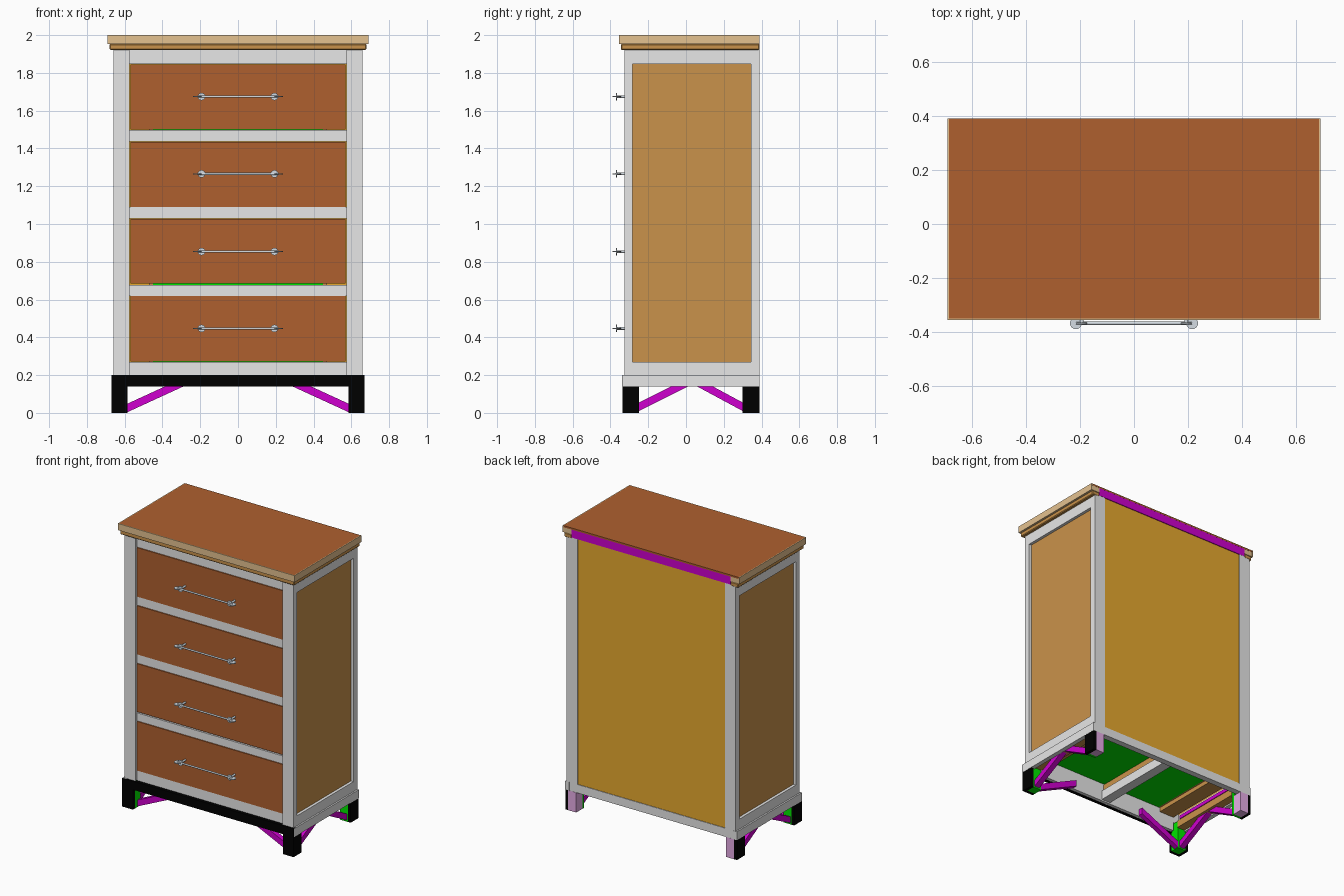
import bpy, bmesh
from mathutils import Matrix, Vector

cube = bpy.data.objects.get("Cube")
if cube:
    bpy.data.objects.remove(cube)


def material(name, r, g, b):
    m = bpy.data.materials.new(name)
    m.use_nodes = True
    m.diffuse_color = (r, g, b, 1)
    m.node_tree.nodes["Principled BSDF"].inputs["Base Color"].default_value = (r, g, b, 1)
    return m


GREY = material("light grey", .80, .80, .80)
BROWN = material("red brown", .43, .118, .028)
TAN = material("tan", .59, .29, .07)
GOLD = material("golden brown", .80, .40, .028)
BEIGE = material("beige", .78, .54, .28)
BLACK = material("black", 0, 0, 0)
PURPLE = material("purple", .62, 0, .62)
GREEN = material("green", 0, .85, 0)
LILAC = material("lilac", .80, .42, .80)
STEEL = material("steel", .66, .72, .77)


def finish(bm, name, mat):
    bmesh.ops.recalc_face_normals(bm, faces=bm.faces)
    mesh = bpy.data.meshes.new(name)
    bm.to_mesh(mesh)
    bm.free()
    mesh.materials.append(mat)
    obj = bpy.data.objects.new(name, mesh)
    bpy.context.collection.objects.link(obj)
    return obj


def box(name, mat, xs, ys, zs, bevel=0):
    """Box between the given limits on each axis."""
    bm = bmesh.new()
    bmesh.ops.create_cube(bm, size=1)
    for v in bm.verts:
        v.co = Vector([(p[0] + p[1]) / 2 + c * (p[1] - p[0]) for p, c in zip((xs, ys, zs), v.co)])
    obj = finish(bm, name, mat)
    if bevel:
        mod = obj.modifiers.new("Bevel", 'BEVEL')
        mod.width = bevel


def pair(name, mat, xs, ys, zs, bevel=0):
    """The same box on both sides of the model."""
    box("left_" + name, mat, xs, ys, zs, bevel)
    box("right_" + name, mat, (-xs[1], -xs[0]), ys, zs, bevel)


def rod(name, mat, centre, axis, radius, length, sides=16):
    bm = bmesh.new()
    turn = Vector((0, 0, 1)).rotation_difference(Vector(axis)).to_matrix().to_4x4()
    bmesh.ops.create_cone(bm, cap_ends=True, segments=sides, radius1=radius, radius2=radius,
                          depth=length, matrix=Matrix.Translation(centre) @ turn)
    obj = finish(bm, name, mat)
    for p in obj.data.polygons:
        p.use_smooth = len(p.vertices) == 4


def brace(name, start, end, thick):
    """Sloping bar with upright cut ends."""
    a, b, t = Vector(start), Vector(end), Vector(thick)
    up = Vector((0, 0, .045))
    bm = bmesh.new()
    face = bm.faces.new([bm.verts.new(p) for p in (a, b, b + up, a + up)])
    ext = bmesh.ops.extrude_face_region(bm, geom=[face])
    bmesh.ops.translate(bm, vec=t, verts=[v for v in ext["geom"] if isinstance(v, bmesh.types.BMVert)])
    finish(bm, name, PURPLE)


# Carcass: front stiles, back stiles, framed side panels
FRONT, BACK, TOP = -.325, .388, 1.922
pair("front_stile", GREY, (.575, .66), (FRONT, -.283), (.2, TOP))
pair("back_stile", GREY, (.575, .66), (.345, BACK), (.2, TOP + .01))
pair("side_bottom_rail", GREY, (.62, .66), (-.283, .345), (.2, .27))
pair("side_top_rail", GREY, (.62, .66), (-.283, .345), (1.847, TOP))
pair("side_panel", TAN, (.62, .64), (-.283, .345), (.27, 1.847))
box("back_panel", GOLD, (-.575, .575), (.36, .384), (.2, TOP + .01))
box("back_top_strip", PURPLE, (-.62, .62), (.345, .3895), (TOP + .01, 1.988))

# Front rails, with the runners behind the upper ones
rails = [(.14, .27), (.62, .676), (1.028, 1.09), (1.437, 1.498), (1.847, TOP)]
for i, zs in enumerate(rails):
    box(f"front_rail_{i}", GREY, (-.575, .575), (-.308, -.285), zs)
    if i < 4:
        pair(f"drawer_runner_{i}", TAN, (.46, .575), (-.285, .345), (zs[1] - .03, zs[1]))

# Bottom framing seen under the lowest drawer
box("centre_bearer", GREY, (-.035, .035), (-.285, .345), (.15, .215))
box("centre_guide", TAN, (-.02, .02), (-.285, .345), (.215, .265))
pair("side_bearer", TAN, (.58, .64), (-.25, .3), (.15, .2))
pair("side_cleat", PURPLE, (.575, .615), (-.22, .3), (.2, .225))

# Drawers and pulls; the second drawer hangs a little clear of its rail
for i in range(4):
    base = rails[i][1]
    low = base + (.01 if i == 1 else .001)
    high = rails[i + 1][0] - .002
    box(f"drawer_front_{i}", BROWN, (-.57, .57), (-.312, -.285), (low, high))
    box(f"drawer_bottom_{i}", GREEN, (-.45, .45), (-.285, .3), (base, base + .012))
    pair(f"drawer_side_{i}", TAN, (.45, .47), (-.285, .3), (base, high - .06))
    box(f"drawer_back_{i}", TAN, (-.45, .45), (.28, .3), (base, high - .06))
    z, y = (base + high) / 2 + .003, -.367
    rod(f"pull_bar_{i}", STEEL, (0, y, z), (1, 0, 0), .006, .43)
    for side, s in (("left", 1), ("right", -1)):
        rod(f"{side}_pull_post_{i}", STEEL, (s * .193, -.34, z), (0, 1, 0), .007, .058)
        rod(f"{side}_pull_rosette_{i}", STEEL, (s * .193, y, z), (0, 1, 0), .02, .006)
        rod(f"{side}_pull_end_{i}", STEEL, (s * .215, y, z), (0, 0, 1), .022, .006)

# Top: brown board with a thin beige lip, beige edging and a tan moulding below
box("top_surface", BROWN, (-.684, .684), (-.349, .39), (1.988, 2.0))
box("top_board", BROWN, (-.63, .63), (-.32, .345), (1.96, 1.988))
pair("top_lip", BEIGE, (.684, .69), (-.355, .39), (1.953, 2.0))
box("front_top_lip", BEIGE, (-.684, .684), (-.355, -.349), (1.953, 2.0))
pair("top_edging", BEIGE, (.62, .684), (-.349, .389), (1.953, 1.988))
box("front_top_edging", BEIGE, (-.62, .62), (-.349, -.30), (1.953, 1.988))
pair("moulding", TAN, (.62, .68), (-.345, .389), (TOP, 1.953), .005)
box("front_moulding", TAN, (-.68, .68), (-.345, -.29), (TOP, 1.953), .005)

# Base aprons
box("front_apron", BLACK, (-.585, .585), (-.335, -.31), (.14, .2))
pair("side_apron", GREY, (.64, .671), (-.333, .389), (.14, .2))
box("back_apron", GREY, (-.64, .64), (.345, .388), (.14, .2))

# Feet: outer boards with corner blocks inside
pair("front_foot_board", BLACK, (.585, .67), (-.336, -.313), (0, .2))
pair("front_foot_side_board", BLACK, (.648, .67), (-.313, -.25), (0, .14))
pair("front_foot_block", GREEN, (.585, .648), (-.313, -.25), (0, .2))
pair("back_foot_side_board", BLACK, (.648, .67), (.3, .389), (0, .14))
pair("back_foot_board", LILAC, (.585, .648), (.32, .389), (0, .14))
pair("back_foot_block", GREEN, (.585, .648), (.3, .32), (0, .2))

# Sloping braces from the feet up to the aprons
for side, s in (("left", 1), ("right", -1)):
    brace(side + "_front_brace", (s * .585, -.285, .004), (s * .28, -.285, .144), (0, .035, 0))
    brace(side + "_side_front_brace", (s * .64, -.25, .01), (s * .64, .03, .15), (-s * .04, 0, 0))
    brace(side + "_side_back_brace", (s * .64, .3, .01), (s * .64, .04, .15), (-s * .04, 0, 0))
